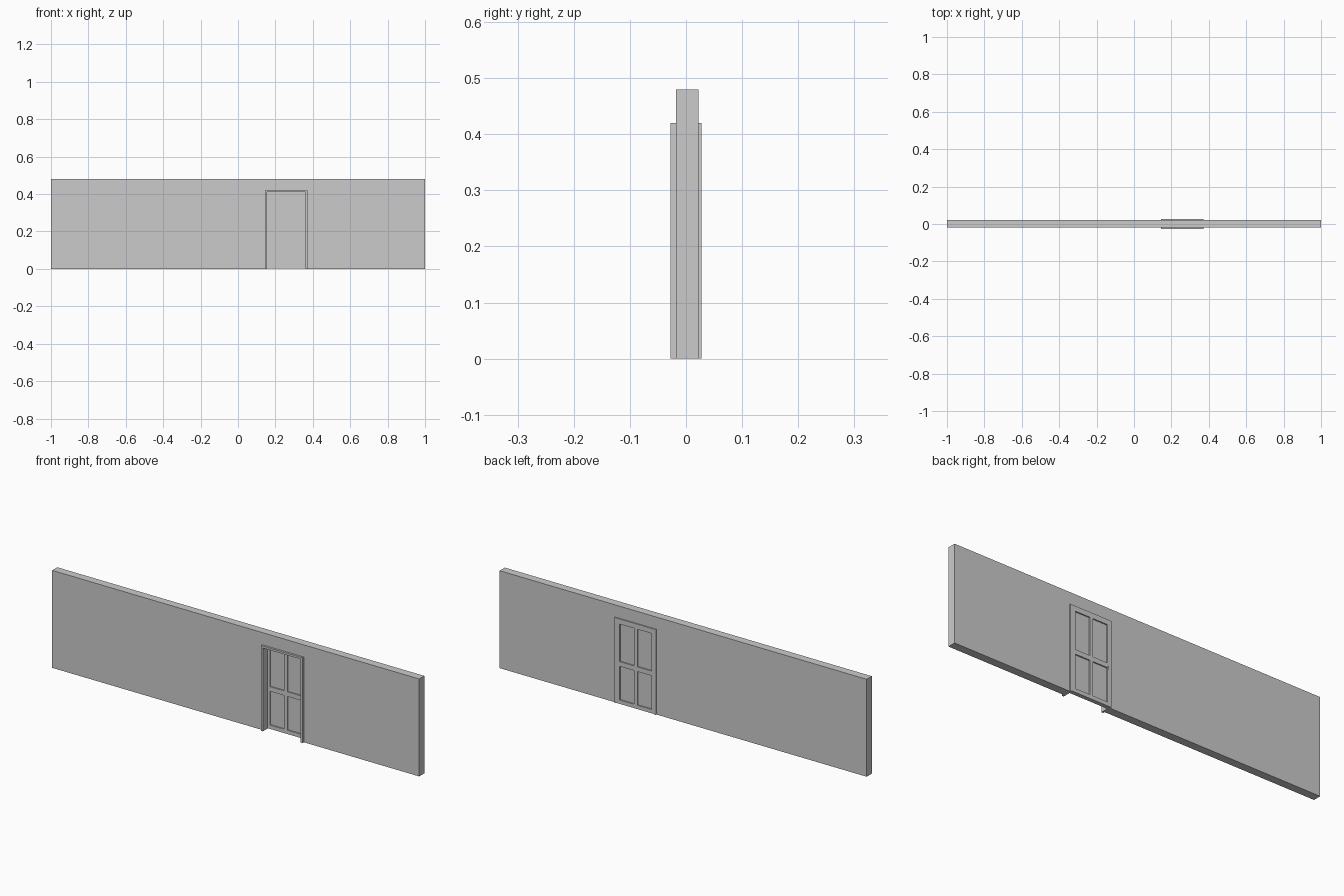
import bpy
import bmesh

if "Cube" in bpy.data.objects:
    bpy.data.objects.remove(bpy.data.objects["Cube"])


def extrude_profile(name, pts, y0, y1):
    """Flat outline in x/z pushed from y0 to y1."""
    bm = bmesh.new()
    face = bm.faces.new([bm.verts.new((x, y0, z)) for x, z in pts])
    ext = bmesh.ops.extrude_face_region(bm, geom=[face])
    moved = [v for v in ext["geom"] if isinstance(v, bmesh.types.BMVert)]
    bmesh.ops.translate(bm, verts=moved, vec=(0, y1 - y0, 0))
    bmesh.ops.recalc_face_normals(bm, faces=bm.faces)
    mesh = bpy.data.meshes.new(name)
    bm.to_mesh(mesh)
    bm.free()
    obj = bpy.data.objects.new(name, mesh)
    bpy.context.collection.objects.link(obj)
    return obj


def box(name, x0, x1, y0, y1, z0, z1):
    return extrude_profile(name, [(x0, z0), (x1, z0), (x1, z1), (x0, z1)], y0, y1)


def arch(x0, x1, top):
    return [(x0, 0), (x0, top), (x1, top), (x1, 0)]


L, R, TOP, W = 0.145, 0.371, 0.42, 0.01      # frame outline and width
IL, IR, IT = L + W, R - W, TOP - W           # door opening

# Wall with the doorway notched out
extrude_profile("wall", [(-1, 0), (-1, 0.48), (1, 0.48), (1, 0)] + arch(L, R, TOP)[::-1],
                -0.018, 0.022)

# Door frame lining the notch, standing proud on both faces
extrude_profile("door_frame", arch(L, R, TOP) + arch(IL, IR, IT)[::-1], -0.0278, 0.0275)

# Door leaf: stiles, rails and four recessed panels
Y0, Y1, Z0 = 0.0075, 0.0275, 0.002
cols = [(0.168, 0.246), (0.264, 0.342)]
rows = [(0.021, 0.187), (0.21, 0.395)]
box("left_stile", IL, cols[0][0], Y0, Y1, Z0, IT)
box("middle_stile", cols[0][1], cols[1][0], Y0, Y1, Z0, IT)
box("right_stile", cols[1][1], IR, Y0, Y1, Z0, IT)
for x0, x1 in cols:
    for z0, z1 in ((Z0, rows[0][0]), (rows[0][1], rows[1][0]), (rows[1][1], IT)):
        box("rail", x0, x1, Y0, Y1, z0, z1)
    for z0, z1 in rows:
        box("panel", x0, x1, 0.0135, 0.0215, z0, z1)

# Small latch plate on the back of the door
box("latch_plate", 0.159, 0.164, 0.027, 0.0278, 0.178, 0.196)
